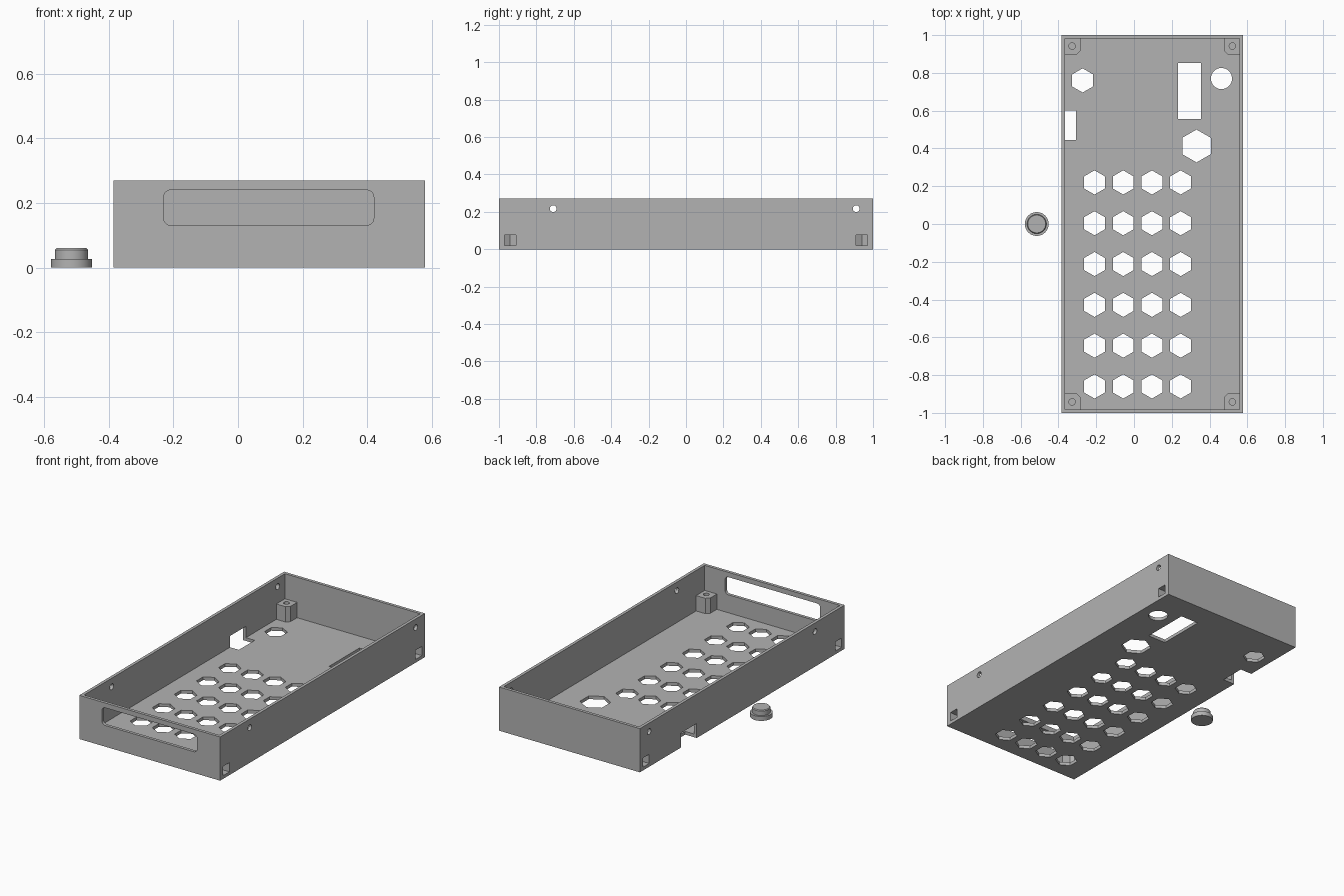
import bpy, bmesh, math

if "Cube" in bpy.data.objects:
    bpy.data.objects.remove(bpy.data.objects["Cube"])

X0, X1, Y, H = -0.385, 0.578, 1.0, 0.27   # outer case limits
WALL, FLOOR = 0.019, 0.02
CX = (X0 + X1) / 2
POST_H = 0.115

grey = bpy.data.materials.new("mid grey")
grey.diffuse_color = (0.45, 0.45, 0.45, 1)
grey.use_nodes = True
grey.node_tree.nodes["Principled BSDF"].inputs["Base Color"].default_value = grey.diffuse_color


def finish(bm, name):
    bmesh.ops.recalc_face_normals(bm, faces=bm.faces)
    mesh = bpy.data.meshes.new(name)
    bm.to_mesh(mesh)
    bm.free()
    mesh.materials.append(grey)
    obj = bpy.data.objects.new(name, mesh)
    bpy.context.collection.objects.link(obj)
    return obj


def prism(bm, pts, a, b, axis="z"):
    """Extrude a 2D outline between a and b along the axis."""
    place = {"z": lambda u, v, w: (u, v, w),
             "y": lambda u, v, w: (u, w, v),
             "x": lambda u, v, w: (w, u, v)}[axis]
    lo = [bm.verts.new(place(u, v, a)) for u, v in pts]
    hi = [bm.verts.new(place(u, v, b)) for u, v in pts]
    bm.faces.new(lo)
    bm.faces.new(hi)
    n = len(pts)
    for i in range(n):
        j = (i + 1) % n
        bm.faces.new((lo[i], lo[j], hi[j], hi[i]))


def rect(x0, x1, y0, y1):
    return [(x0, y0), (x1, y0), (x1, y1), (x0, y1)]


def ngon(x, y, r, n):
    return [(x + r * math.sin(math.tau * i / n), y + r * math.cos(math.tau * i / n))
            for i in range(n)]


def round_rect(x0, x1, y0, y1, r, seg=6):
    pts = []
    for k, (x, y) in enumerate([(x1 - r, y1 - r), (x0 + r, y1 - r),
                                (x0 + r, y0 + r), (x1 - r, y0 + r)]):
        for i in range(seg + 1):
            a = math.pi / 2 * (k + i / seg)
            pts.append((x + r * math.cos(a), y + r * math.sin(a)))
    return pts


def combine(obj, bm, op):
    tool = finish(bm, "tool")
    mod = obj.modifiers.new("combine", "BOOLEAN")
    mod.operation, mod.solver, mod.object = op, "EXACT", tool
    bpy.context.view_layer.objects.active = obj
    bpy.ops.object.modifier_apply(modifier=mod.name)
    bpy.data.objects.remove(tool)


# Open tray
bm = bmesh.new()
prism(bm, rect(X0, X1, -Y, Y), 0, H)
case = finish(bm, "case")
bm = bmesh.new()
prism(bm, rect(X0 + WALL, X1 - WALL, -Y + WALL, Y - WALL), FLOOR, H + 0.1)
combine(case, bm, "DIFFERENCE")

# Corner screw posts with chamfered inner corner, nut slots and screw holes
posts, slots, screws = bmesh.new(), bmesh.new(), bmesh.new()
for sx in (-1, 1):
    for sy in (-1, 1):
        def at(u, v):  # distances inward from the case corner
            return (CX + sx * ((X1 - X0) / 2 - u), sy * (Y - v))
        prism(posts, [at(*p) for p in [(0.01, 0.01), (0.102, 0.01), (0.102, 0.083),
                                       (0.082, 0.103), (0.01, 0.103)]], 0.01, POST_H)
        prism(slots, [at(*p) for p in [(-0.05, 0.03), (0.074, 0.03), (0.091, 0.06),
                                       (0.074, 0.09), (-0.05, 0.09)]], 0.0205, 0.077)
        prism(screws, ngon(*at(0.057, 0.058), 0.017, 24), 0.05, POST_H + 0.05)
combine(case, posts, "UNION")
combine(case, slots, "DIFFERENCE")
combine(case, screws, "DIFFERENCE")

# Floor openings: hexagon key grid, extra hexagons, round and rectangular holes
bm = bmesh.new()
outlines = [ngon(-0.209 + 0.152 * i, 0.22 - 0.216 * j, 0.064, 6)
            for i in range(4) for j in range(6)]
outlines += [ngon(-0.272, 0.76, 0.064, 6), ngon(0.331, 0.413, 0.087, 6),
             ngon(0.463, 0.77, 0.056, 40), rect(0.233, 0.355, 0.556, 0.852)]
for outline in outlines:
    prism(bm, outline, -0.05, 0.06)
# Notch at the base of the left wall
prism(bm, rect(X0 - 0.05, -0.306, 0.445, 0.6), -0.05, 0.09)
# Front window
prism(bm, round_rect(-0.23, 0.42, 0.131, 0.24, 0.022), -Y - 0.05, -Y + 0.05, "y")
# Small round holes through both side walls
for y in (-0.71, 0.91):
    prism(bm, ngon(y, 0.217, 0.018, 24), X0 - 0.05, X1 + 0.05, "x")
combine(case, bm, "DIFFERENCE")

# Loose push button: collar and lathe-turned cap
profile = [(0.063, 0), (0.063, 0.027), (0.051, 0.027), (0.051, 0.055), (0.047, 0.06)]
N = 48
bm = bmesh.new()
rings = [[bm.verts.new((-0.515 + x, y, z)) for x, y in ngon(0, 0, r, N)] for r, z in profile]
for a, b in zip(rings, rings[1:]):
    for i in range(N):
        j = (i + 1) % N
        bm.faces.new((a[i], a[j], b[j], b[i]))
bm.faces.new(rings[0])
bm.faces.new(rings[-1])
button = finish(bm, "push_button")

# Smooth round walls, keep edges crisp
for obj in (case, button):
    bpy.ops.object.select_all(action="DESELECT")
    obj.select_set(True)
    bpy.context.view_layer.objects.active = obj
    bpy.ops.object.shade_smooth_by_angle(angle=math.radians(25))
